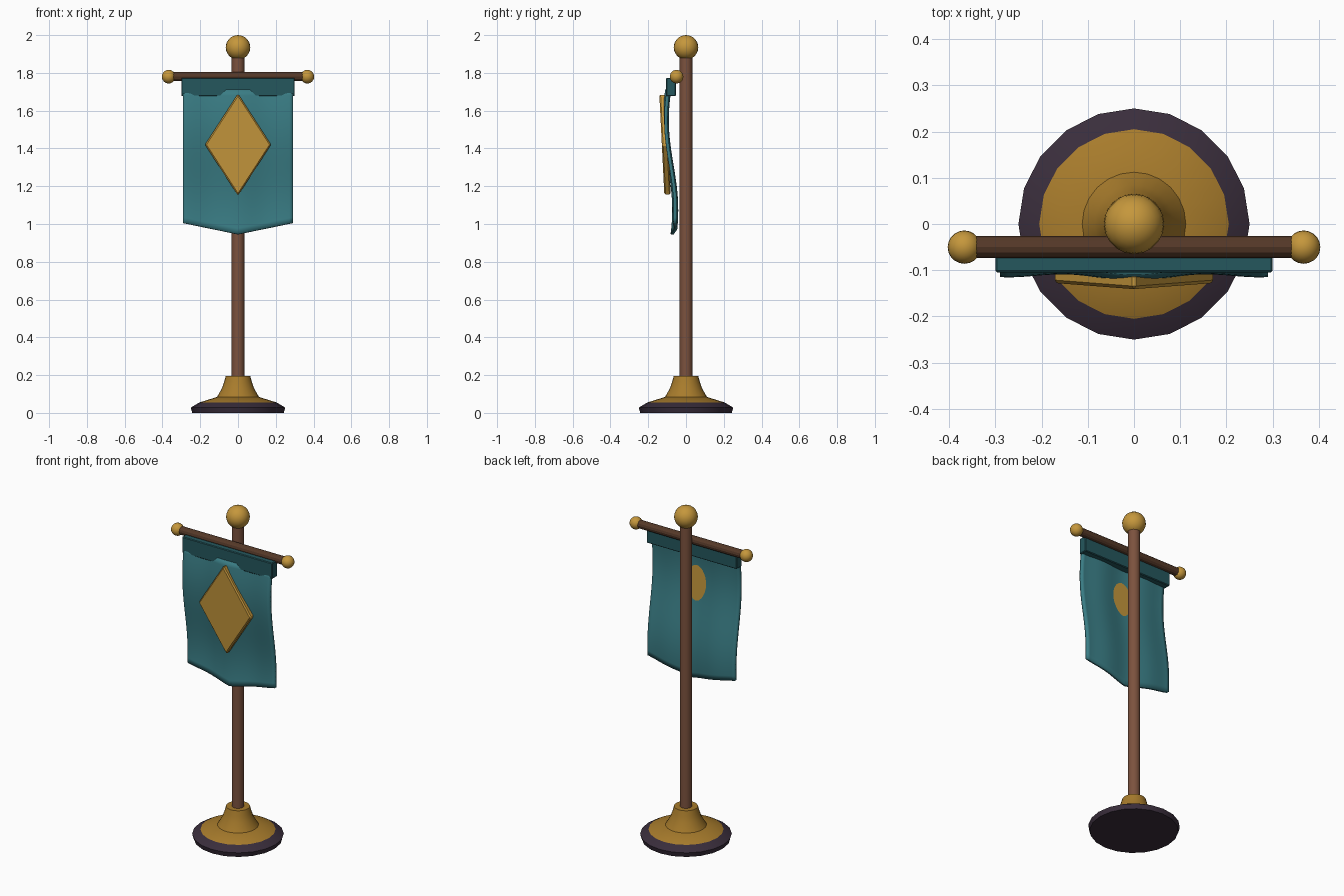
import bpy, bmesh, math

if "Cube" in bpy.data.objects:
    bpy.data.objects.remove(bpy.data.objects["Cube"])


def material(name, rgb):
    m = bpy.data.materials.new(name)
    m.diffuse_color = (*rgb, 1)
    m.use_nodes = True
    m.node_tree.nodes["Principled BSDF"].inputs["Base Color"].default_value = m.diffuse_color
    return m


GOLD = material("gold", (0.56, 0.31, 0.045))
OLD_GOLD = material("old gold", (0.39, 0.20, 0.025))
TEAL = material("teal cloth", (0.042, 0.205, 0.235))
DARK_TEAL = material("dark teal", (0.018, 0.095, 0.11))
WOOD = material("wood", (0.20, 0.084, 0.048))
DARK_WOOD = material("dark wood", (0.09, 0.04, 0.021))
PLUM = material("dark plum", (0.042, 0.027, 0.045))


def make(name, bm, *mats, smooth=True):
    bmesh.ops.recalc_face_normals(bm, faces=bm.faces)
    me = bpy.data.meshes.new(name)
    bm.to_mesh(me)
    bm.free()
    ob = bpy.data.objects.new(name, me)
    bpy.context.collection.objects.link(ob)
    for m in mats:
        me.materials.append(m)
    if smooth:
        bpy.ops.object.select_all(action='DESELECT')
        ob.select_set(True)
        bpy.context.view_layer.objects.active = ob
        bpy.ops.object.shade_smooth_by_angle(angle=math.radians(35))
    return ob


def lathe(profile, sides):
    """Closed solid of revolution around z from (radius, z) pairs."""
    bm = bmesh.new()
    rings = [[bm.verts.new((r * math.cos(math.tau * i / sides),
                            r * math.sin(math.tau * i / sides), z))
              for i in range(sides)] for r, z in profile]
    for a, b in zip(rings, rings[1:]):
        for i in range(sides):
            j = (i + 1) % sides
            bm.faces.new((a[i], a[j], b[j], b[i]))
    bm.faces.new(rings[0])
    bm.faces.new(rings[-1])
    return bm


def ball(name, radius, location):
    bm = bmesh.new()
    bmesh.ops.create_uvsphere(bm, u_segments=20, v_segments=12, radius=radius)
    make(name, bm, GOLD).location = location


def bevel(ob, width):
    mod = ob.modifiers.new("bevel", 'BEVEL')
    mod.width = width
    mod.segments = 1


# Foot: dark rim with a golden top
foot = make("foot", lathe([(0.242, 0), (0.25, 0.028), (0.205, 0.055),
                           (0.115, 0.083)], 20), PLUM, OLD_GOLD)
for p in foot.data.polygons:
    p.material_index = int(p.center.z > 0.056)

# Flared collar holding the pole
make("collar", lathe([(0.115, 0.078), (0.108, 0.09), (0.085, 0.13),
                      (0.073, 0.165), (0.065, 0.195)], 24), OLD_GOLD)

# Pole and top ball
make("pole", lathe([(0.034, 0.15), (0.034, 1.91)], 16), WOOD)
ball("top_ball", 0.065, (0, 0, 1.935))

# Crossbar with end balls
bar = make("crossbar", lathe([(0.024, -0.36), (0.024, 0.36)], 12),
           DARK_WOOD, smooth=False)
bar.rotation_euler = (0, math.pi / 2, 0)
bar.location = (0, -0.05, 1.78)
for side, s in (("left", -1), ("right", 1)):
    ball(side + "_bar_ball", 0.036, (s * 0.367, -0.05, 1.78))

# Hem that hangs the cloth from the bar
bm = bmesh.new()
bmesh.ops.create_cube(bm, size=1)
bmesh.ops.scale(bm, vec=(0.6, 0.052, 0.097), verts=bm.verts)
hem = make("hem", bm, DARK_TEAL, smooth=False)
hem.location = (0, -0.079, 1.7255)
bevel(hem, 0.004)

# Cloth: waving sheet with a shallow point at the bottom
HALF = 0.29
NX, NZ = 32, 24


def cloth_y(x, z):
    return (-0.075 - 0.025 * math.cos(math.tau * (z - 1.55) / 0.95)
            - 0.006 * math.cos(math.tau * x / HALF)
            - 0.008 * (1 - (x / HALF) ** 2))


bm = bmesh.new()
grid = []
for j in range(NZ + 1):
    row = []
    for i in range(NX + 1):
        x = HALF * (2 * i / NX - 1)
        low = 0.945 + 0.06 * abs(x) / HALF
        z = low + (1.71 - low) * j / NZ
        row.append(bm.verts.new((x, cloth_y(x, z), z)))
    grid.append(row)
for a, b in zip(grid, grid[1:]):
    for i in range(NX):
        bm.faces.new((a[i], a[i + 1], b[i + 1], b[i]))
cloth = make("cloth", bm, TEAL)
mod = cloth.modifiers.new("thickness", 'SOLIDIFY')
mod.thickness = 0.018
mod.offset = 0

# Diamond emblem: slab leaning with the cloth
bm = bmesh.new()
front, back = [], []
for x, z in ((0, 1.69), (0.175, 1.42), (0, 1.15), (-0.175, 1.42)):
    y = -0.128 - 0.05 * (z - 1.42)
    front.append(bm.verts.new((x, y, z)))
    back.append(bm.verts.new((x, y + 0.034, z)))
bm.faces.new(front)
bm.faces.new(back)
for i in range(4):
    j = (i + 1) % 4
    bm.faces.new((front[i], front[j], back[j], back[i]))
bevel(make("emblem", bm, GOLD, smooth=False), 0.007)
